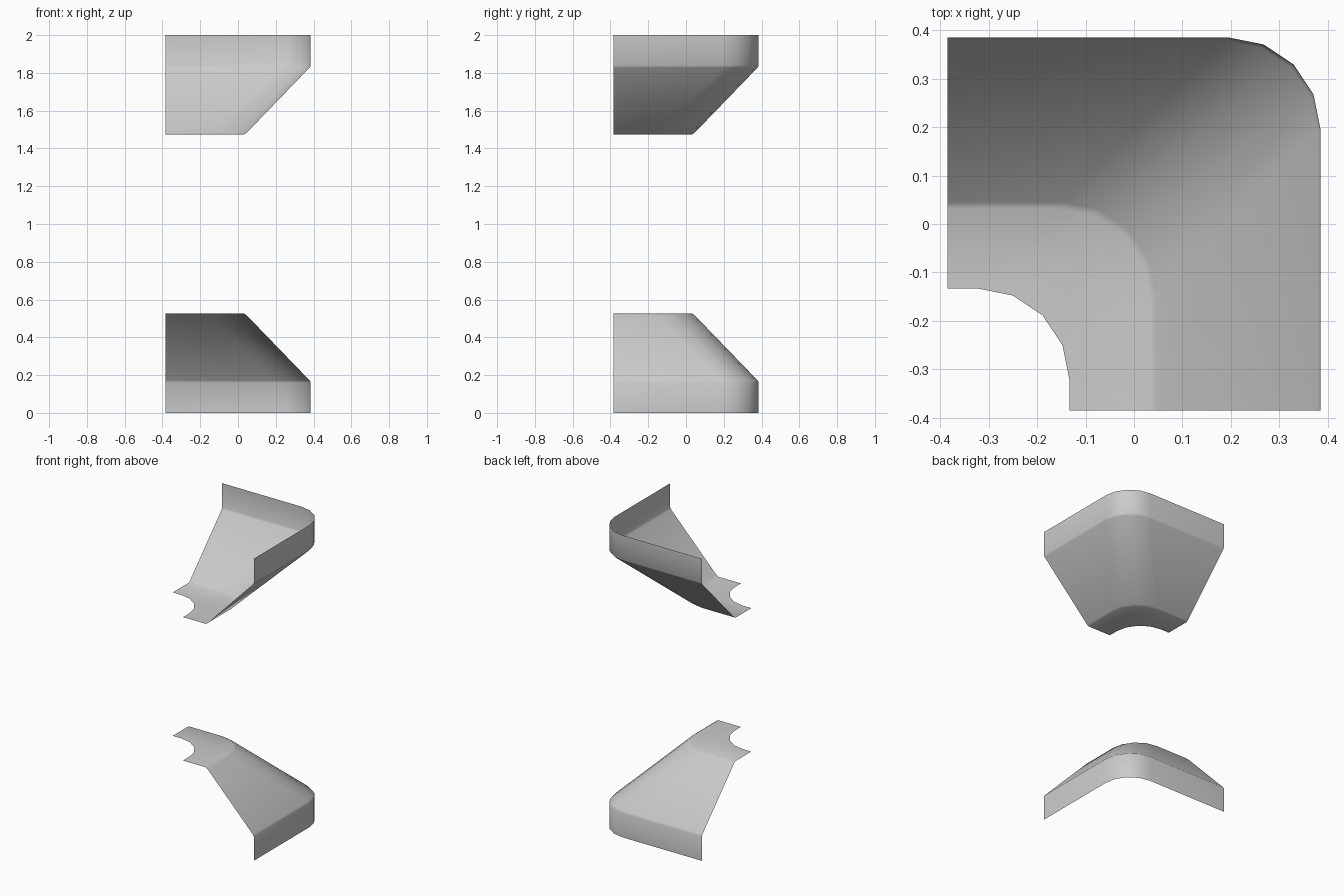
import bpy, bmesh
from math import sin, cos, pi

if "Cube" in bpy.data.objects:
    bpy.data.objects.remove(bpy.data.objects["Cube"])

HALF = 0.385      # half width of the corner piece
RADIUS = 0.19     # corner rounding
STEPS = 4         # segments in the rounded corner

# Cross-section from wall foot to inner lip: (corner position, height)
PROFILE = [(0.385, 0.0), (0.385, 0.16), (0.379, 0.172),
           (0.045, 0.518), (0.033, 0.525), (-0.133, 0.525)]


def corner_path(c):
    """L-shaped plan line whose rounded corner sits at (c, c)."""
    m = c - RADIUS
    pts = [(-HALF, c)]
    for i in range(STEPS + 1):
        a = pi / 2 * (1 - i / STEPS)
        pts.append((m + RADIUS * cos(a), m + RADIUS * sin(a)))
    pts.append((c, -HALF))
    return pts


def corner_trim(name, flip):
    bm = bmesh.new()
    rows = []
    for c, z in PROFILE:
        h = 2 - z if flip else z
        rows.append([bm.verts.new((x, y, h)) for x, y in corner_path(c)])
    for lo, hi in zip(rows, rows[1:]):
        for i in range(len(lo) - 1):
            quad = [lo[i], hi[i], hi[i + 1], lo[i + 1]]
            bm.faces.new(quad[::-1] if flip else quad)
    me = bpy.data.meshes.new(name)
    bm.to_mesh(me)
    bm.free()
    for p in me.polygons:
        p.use_smooth = True
    ob = bpy.data.objects.new(name, me)
    bpy.context.collection.objects.link(ob)


# Floor trim and its mirrored ceiling trim
corner_trim("floor_corner_trim", False)
corner_trim("ceiling_corner_trim", True)
